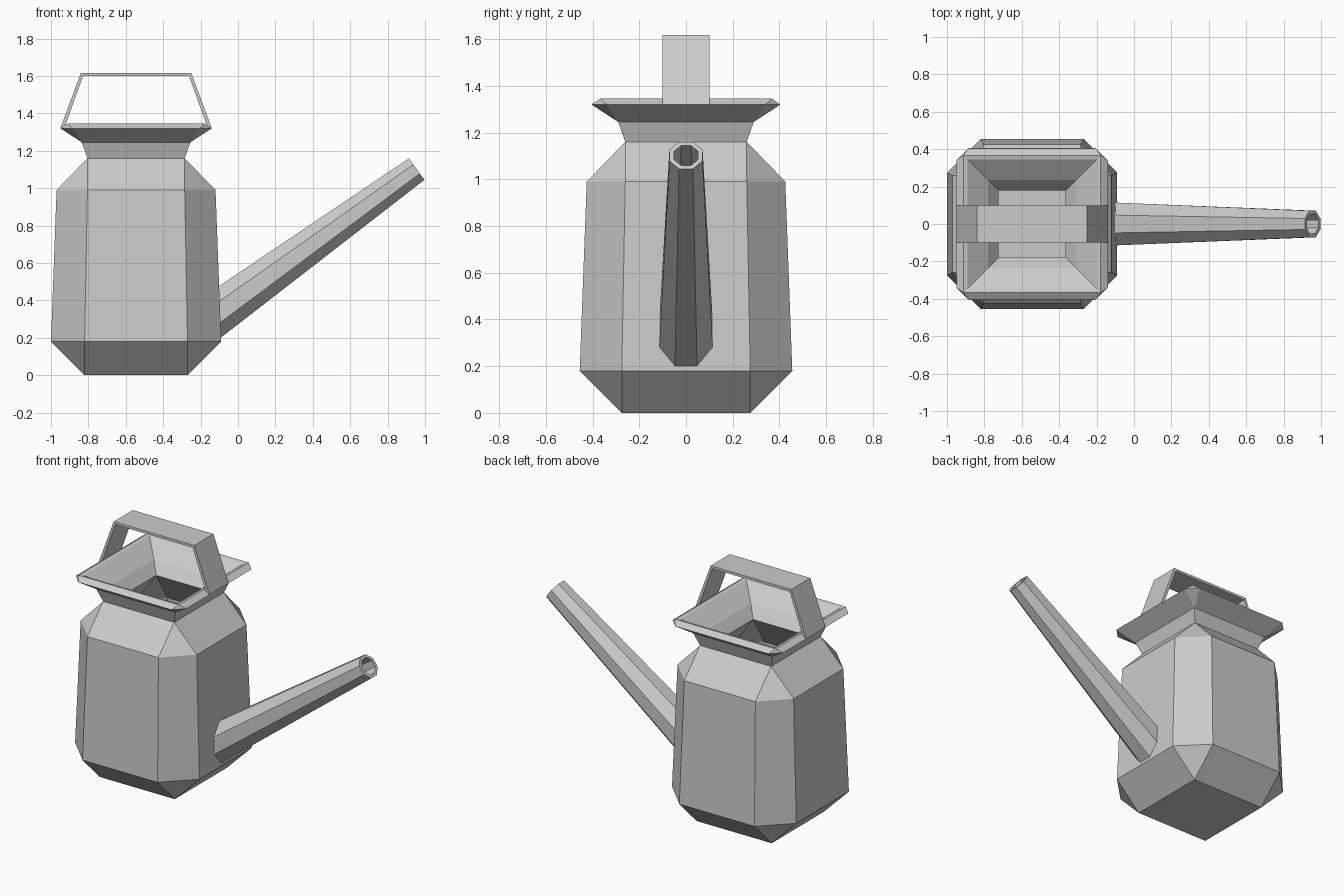
import bpy, bmesh, math
from mathutils import Vector

if "Cube" in bpy.data.objects:
    bpy.data.objects.remove(bpy.data.objects["Cube"])

CX = -0.545  # body axis


def make(name, bm):
    bmesh.ops.remove_doubles(bm, verts=bm.verts, dist=0.0005)
    bmesh.ops.recalc_face_normals(bm, faces=bm.faces)
    mesh = bpy.data.meshes.new(name)
    bm.to_mesh(mesh)
    bm.free()
    ob = bpy.data.objects.new(name, mesh)
    bpy.context.collection.objects.link(ob)
    return ob


def loft(name, rings, cap=False, cyclic=False):
    bm = bmesh.new()
    loops = [[bm.verts.new(p) for p in ring] for ring in rings]
    pairs = list(zip(loops, loops[1:]))
    if cyclic:
        pairs.append((loops[-1], loops[0]))
    for a, b in pairs:
        for i in range(len(a)):
            j = (i + 1) % len(a)
            bm.faces.new((a[i], a[j], b[j], b[i]))
    if cap:
        bm.faces.new(loops[0])
        bm.faces.new(loops[-1])
    return make(name, bm)


def chamfered_square(h, f, z):
    # f == h gives a plain square (corner pairs get merged)
    pts = [(h, -f), (h, f), (f, h), (-f, h), (-h, f), (-h, -f), (-f, -h), (f, -h)]
    return [(CX + x, y, z) for x, y in pts]


# Body: outside from base to rim, then back down the inside (half width, flat half, z)
profile = [
    (0.275, 0.275, 0.0), (0.455, 0.275, 0.18), (0.425, 0.26, 0.99),
    (0.26, 0.26, 1.16), (0.29, 0.29, 1.245), (0.405, 0.34, 1.32),
    (0.367, 0.367, 1.345), (0.345, 0.345, 1.34), (0.235, 0.235, 1.255),
    (0.18, 0.18, 1.185), (0.355, 0.22, 0.96), (0.385, 0.235, 0.21),
    (0.24, 0.24, 0.07),
]
loft("can_body", [chamfered_square(*p) for p in profile], cap=True)


# Spout: tapered eight-sided tube
def octagon(center, up, r):
    c = r / math.cos(math.pi / 8)
    ring = []
    for i in range(8):
        a = math.pi / 8 + i * math.pi / 4
        ring.append(Vector(center) + Vector((0, c * math.cos(a), 0)) + Vector(up) * c * math.sin(a))
    return ring


base, tip = (-0.115, 0, 0.325), (0.955, 0, 1.102)
axis = (Vector(tip) - Vector(base)).normalized()
tip_up = Vector((-axis.z, 0, axis.x))
base_up = Vector((0, 0, 1 / axis.x))
loft("spout", [octagon(base, base_up, 0.115), octagon(tip, tip_up, 0.071),
               octagon(tip, tip_up, 0.052), octagon(base, base_up, 0.095)], cyclic=True)

# Handle: flat strap bent over the opening
outer = [(-0.405, 1.32), (-0.295, 1.617), (0.295, 1.617), (0.405, 1.32)]
inner = [(-0.384, 1.32), (-0.283, 1.6), (0.283, 1.6), (0.384, 1.32)]
loft("handle", [[(CX + o[0], -0.1, o[1]), (CX + o[0], 0.1, o[1]),
                 (CX + i[0], 0.1, i[1]), (CX + i[0], -0.1, i[1])]
                for o, i in zip(outer, inner)], cap=True)
